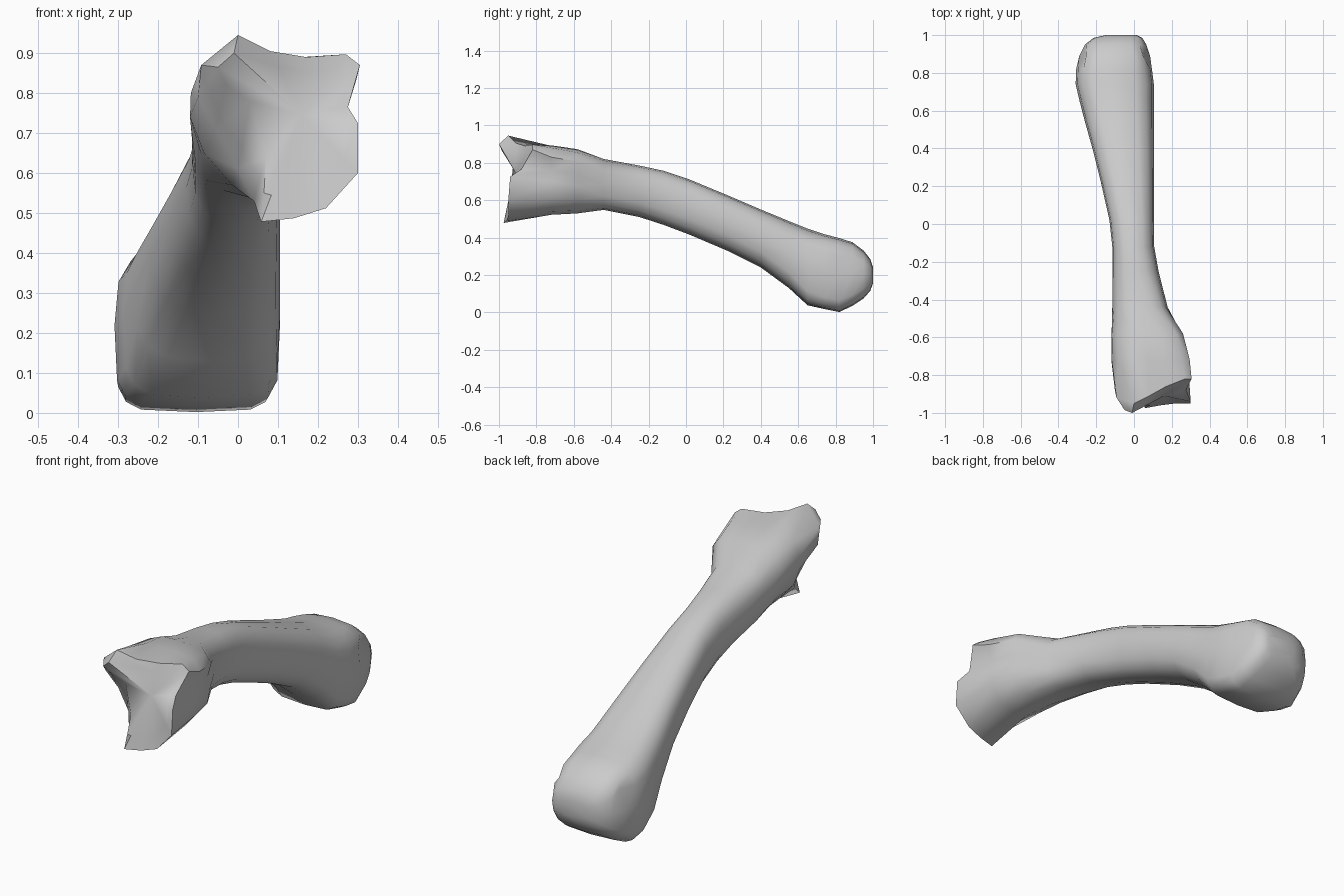
import bpy, bmesh, math
from mathutils import Vector

N = 16

# shaft and rounded far end: y, left, right, bottom, top, top and bottom squareness
SECTIONS = [
    (-0.44, -0.115, 0.178, 0.548, 0.820, 2.5, 2.5),
    (-0.25, -0.115, 0.130, 0.510, 0.785, 2.5, 2.4),
    (-0.12, -0.115, 0.107, 0.468, 0.757, 2.5, 2.4),
    (0.02, -0.130, 0.105, 0.415, 0.710, 2.6, 2.4),
    (0.22, -0.175, 0.105, 0.330, 0.627, 2.7, 2.4),
    (0.40, -0.220, 0.105, 0.240, 0.550, 2.8, 2.5),
    (0.55, -0.262, 0.105, 0.130, 0.488, 2.9, 3.0),
    (0.65, -0.288, 0.105, 0.038, 0.448, 3.0, 4.2),
    (0.74, -0.309, 0.105, 0.018, 0.418, 3.2, 5.0),
    (0.82, -0.306, 0.095, 0.002, 0.397, 3.2, 5.0),
    (0.89, -0.290, 0.085, 0.035, 0.375, 3.2, 4.5),
    (0.95, -0.260, 0.065, 0.075, 0.330, 3.0, 3.8),
    (0.985, -0.215, 0.045, 0.115, 0.285, 2.8, 3.0),
    (1.00, -0.150, 0.015, 0.155, 0.240, 2.5, 2.5),
]

# rim of the joint face, counter-clockwise from the right-hand notch
RIM = [
    (0.275, -0.88, 0.765), (0.305, -0.82, 0.870), (0.270, -0.82, 0.897),
    (0.170, -0.86, 0.890), (0.080, -0.91, 0.905), (0.000, -0.95, 0.945),
    (-0.092, -0.92, 0.870), (-0.100, -0.89, 0.790), (-0.055, -0.86, 0.710),
    (0.000, -0.86, 0.610), (0.040, -0.91, 0.530), (0.058, -0.975, 0.478),
    (0.140, -0.96, 0.487), (0.220, -0.95, 0.512), (0.300, -0.95, 0.600),
    (0.300, -0.94, 0.725),
]

# neck outline just behind the joint (x, z) at y = -0.7
NECK = [
    (0.265, 0.76), (0.295, 0.83), (0.255, 0.88), (0.16, 0.89),
    (0.07, 0.893), (0.00, 0.89), (-0.08, 0.86), (-0.118, 0.80),
    (-0.12, 0.74), (-0.085, 0.65), (-0.015, 0.57), (0.06, 0.53),
    (0.13, 0.522), (0.215, 0.54), (0.275, 0.61), (0.285, 0.70),
]


def spow(v, p):
    return math.copysign(abs(v) ** p, v)


def section(y, l, r, b, t, n_top, n_bottom):
    pts = []
    for i in range(N):
        a = 2 * math.pi * i / N
        n = n_top if i <= N // 2 else n_bottom
        pts.append(Vector(((l + r) / 2 + (r - l) / 2 * spow(math.cos(a), 2 / n), y,
                           (b + t) / 2 + (t - b) / 2 * spow(math.sin(a), 2 / n))))
    return pts


shaft = [section(*s) for s in SECTIONS]
# shallow side pits on the far end
shaft[10][1].x -= 0.025
shaft[10][7].x += 0.025
rim = [Vector(p) for p in RIM]
neck = [Vector((x, -0.72, z)) for x, z in NECK]
# flare where the neck widens into the joint
flare = [a.lerp(b, 0.28) for a, b in zip(neck, shaft[0])]
for p in flare:
    p.y = -0.58
# dished joint face with a protruding upper beak and a left-hand ridge
centre = Vector((0.16, -0.91, 0.745))
inner = [p.lerp(centre, 0.25) for p in rim]
for i, p in {5: (-0.01, -1.0, 0.90), 6: (-0.05, -0.985, 0.865),
             7: (-0.03, -0.95, 0.82), 8: (0.03, -0.925, 0.78),
             9: (0.07, -0.94, 0.64), 10: (0.065, -0.96, 0.55)}.items():
    inner[i] = Vector(p)
rings = [inner, rim, neck, flare] + shaft

# loft the rings and cap both ends
bm = bmesh.new()
loops = [[bm.verts.new(p) for p in ring] for ring in rings]
for a, b in zip(loops, loops[1:]):
    for i in range(N):
        j = (i + 1) % N
        bm.faces.new((a[i], a[j], b[j], b[i]))
hub = bm.verts.new(centre)
for i in range(N):
    bm.faces.new((hub, loops[0][(i + 1) % N], loops[0][i]))
bm.faces.new(loops[-1])
bmesh.ops.recalc_face_normals(bm, faces=bm.faces)
mesh = bpy.data.meshes.new("bone")
bm.to_mesh(mesh)
bm.free()
bone = bpy.data.objects.new("bone", mesh)
bpy.context.collection.objects.link(bone)

# smooth body with crisp joint edges
bpy.context.view_layer.objects.active = bone
bone.select_set(True)
bpy.ops.object.shade_smooth_by_angle(angle=math.radians(55))
